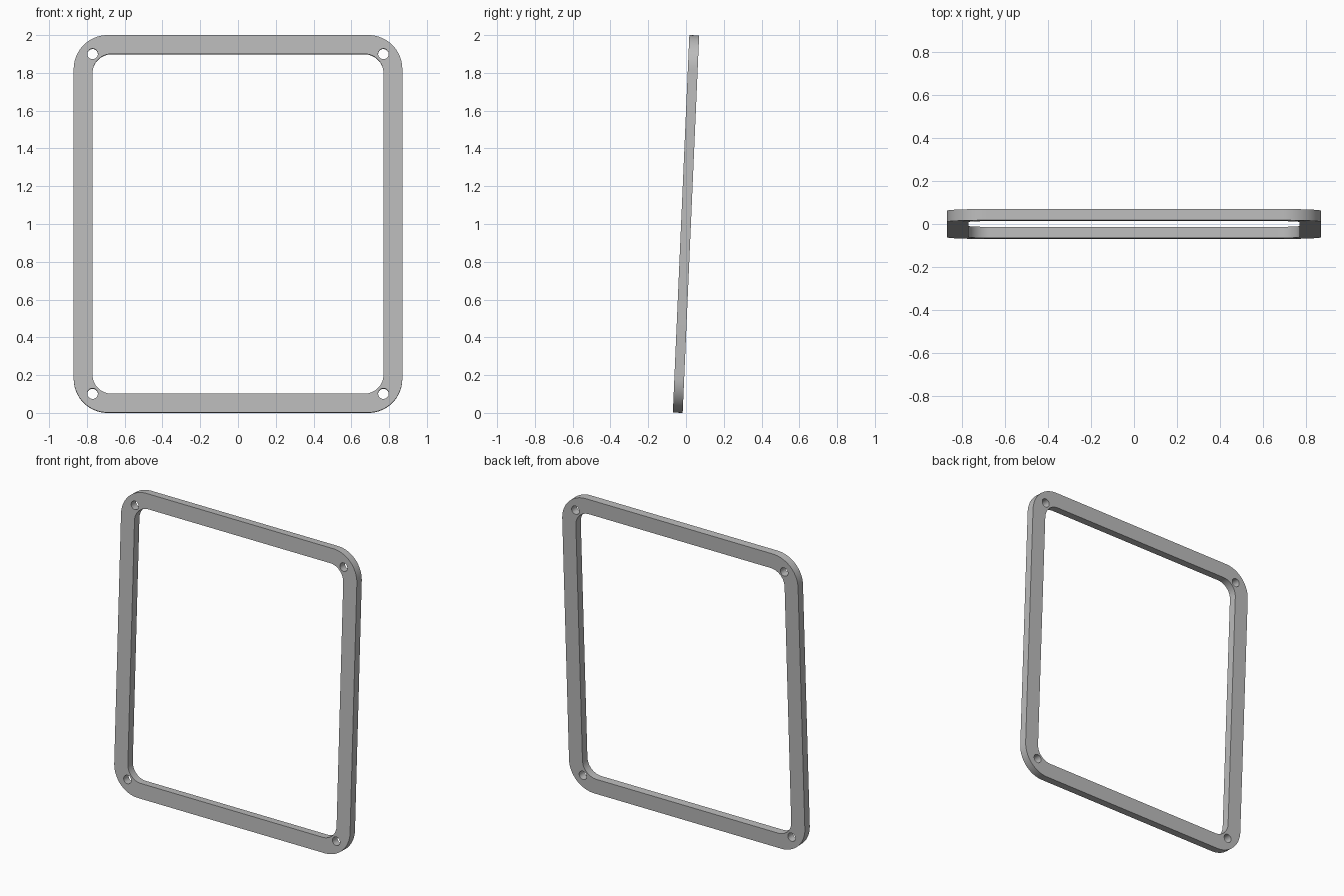
import bpy, bmesh
from math import sin, cos, pi, radians

if "Cube" in bpy.data.objects:
    bpy.data.objects.remove(bpy.data.objects["Cube"])

WIDTH, HEIGHT, DEPTH, BAR = 1.74, 2.0, 0.052, 0.1
TILT = radians(2.5)


def rounded_rectangle(half_w, half_h, radius, steps=16):
    """Outline points with a quarter arc at each corner."""
    points = []
    for i, (sx, sy) in enumerate([(1, 1), (-1, 1), (-1, -1), (1, -1)]):
        for s in range(steps + 1):
            a = (i + s / steps) * pi / 2
            points.append((sx * (half_w - radius) + radius * cos(a),
                           sy * (half_h - radius) + radius * sin(a)))
    return points


def circle(cx, cy, radius, steps=32):
    return [(cx + radius * cos(2 * pi * s / steps),
             cy + radius * sin(2 * pi * s / steps)) for s in range(steps)]


# Outlines: outer edge, opening and four screw holes
w, h = WIDTH / 2, HEIGHT / 2
outlines = [rounded_rectangle(w, h, 0.18),
            rounded_rectangle(w - BAR, h - BAR, 0.1)]
outlines += [circle(sx * (w - BAR), sy * (h - BAR), 0.028)
             for sx in (-1, 1) for sy in (-1, 1)]

# Filled and extruded profile
curve = bpy.data.curves.new("gasket_profile", "CURVE")
curve.dimensions = "2D"
curve.fill_mode = "BOTH"
curve.extrude = DEPTH / 2
for outline in outlines:
    spline = curve.splines.new("POLY")
    spline.points.add(len(outline) - 1)
    for point, (x, y) in zip(spline.points, outline):
        point.co = (x, y, 0, 1)
    spline.use_cyclic_u = True

frame = bpy.data.objects.new("gasket_frame", curve)
bpy.context.collection.objects.link(frame)
bpy.ops.object.select_all(action="DESELECT")
frame.select_set(True)
bpy.context.view_layer.objects.active = frame
bpy.ops.object.convert(target="MESH")
frame = bpy.context.object
frame.name = "gasket_frame"

# Weld the caps to the walls
bm = bmesh.new()
bm.from_mesh(frame.data)
bmesh.ops.remove_doubles(bm, verts=bm.verts, dist=0.0001)
bmesh.ops.recalc_face_normals(bm, faces=bm.faces)
bm.to_mesh(frame.data)
bm.free()

# Stand upright, leaning slightly back
frame.rotation_euler = (pi / 2 - TILT, 0, 0)
frame.location = (0, 0, 1)
bpy.ops.object.shade_smooth_by_angle(angle=radians(30))

# Plain grey
grey = bpy.data.materials.new("grey")
grey.use_nodes = True
color = (0.5, 0.5, 0.5, 1)
grey.diffuse_color = color
grey.node_tree.nodes["Principled BSDF"].inputs["Base Color"].default_value = color
frame.data.materials.clear()
frame.data.materials.append(grey)
